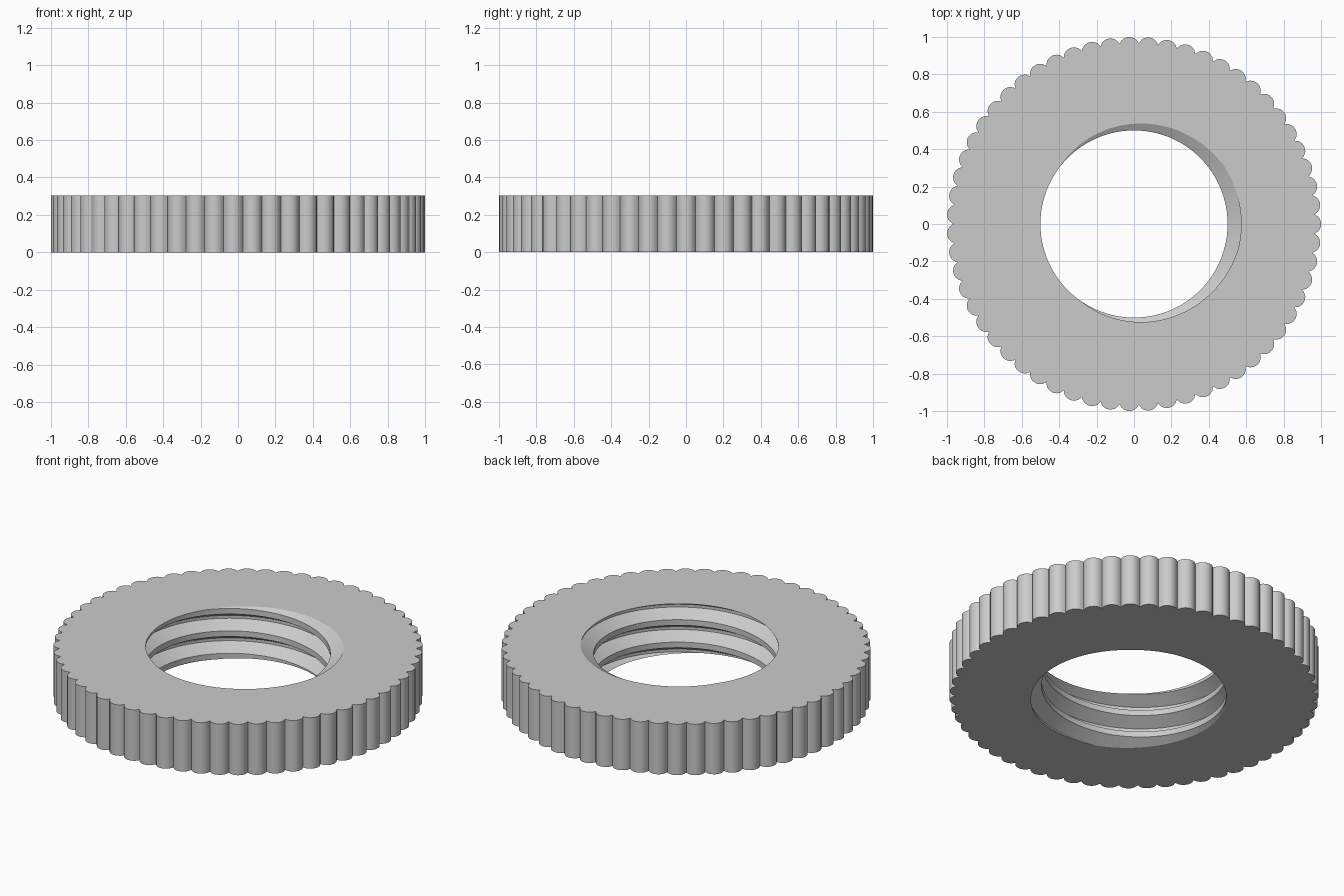
import bpy, bmesh
from math import pi, tau, sin, cos, sqrt, floor, radians

cube = bpy.data.objects.get("Cube")
if cube:
    bpy.data.objects.remove(cube)

HEIGHT = 0.304
BUMPS, SEGS = 59, 8               # rounded grips around the rim, facets on each
BUMP_R, RING_R = 0.055, 0.945     # grip radius and the circle of grip centres
MINOR, PITCH = 0.5, 0.134         # thread bore and pitch
DEPTH = 0.541 * PITCH
TOP_ANGLE = radians(10)           # where the groove runs out of the top face
COLUMNS = BUMPS * SEGS

# Groove outline in pitches from its centre: floor edges, then crest edges
BREAKS = (-0.375, -0.0625, 0.0625, 0.375)


def rim_radius(a):
    step = tau / BUMPS
    off = (a + step / 2) % step - step / 2
    return RING_R * cos(off) + sqrt(BUMP_R ** 2 - (RING_R * sin(off)) ** 2)


def groove_centre(a):
    return HEIGHT + PITCH * (a - TOP_ANGLE) / tau


def bore_radius(a, z):
    t = (z - groove_centre(a)) / PITCH
    t = abs(t - floor(t + 0.5))
    flank = (0.375 - t) / (0.375 - 0.0625)
    return MINOR + DEPTH * min(1, max(0, flank))


def section(a):
    """Closed (radius, height) outline of the ring at one angle."""
    pts = [(rim_radius(a), 0), (bore_radius(a, 0), 0)]
    for turn in range(-5, 3):
        for b in BREAKS:
            z = groove_centre(a) + PITCH * (turn + b)
            z = min(HEIGHT, max(0, z))
            pts.append((bore_radius(a, z), z))
    return pts + [(bore_radius(a, HEIGHT), HEIGHT), (rim_radius(a), HEIGHT)]


# Sweep the section round; the helix shifts by one whole pitch at the seam
bm = bmesh.new()
rows = []
for i in range(COLUMNS + 1):
    a = tau * (i + SEGS / 2) / COLUMNS
    rows.append([bm.verts.new((r * cos(a), r * sin(a), z)) for r, z in section(a)])
for p, q in zip(rows, rows[1:]):
    n = len(p)
    for j in range(n):
        k = (j + 1) % n
        bm.faces.new((p[j], q[j], q[k], p[k]))
bmesh.ops.remove_doubles(bm, verts=bm.verts, dist=1e-5)
bmesh.ops.recalc_face_normals(bm, faces=bm.faces)

mesh = bpy.data.meshes.new("threaded_ring_nut")
bm.to_mesh(mesh)
bm.free()
nut = bpy.data.objects.new("threaded_ring_nut", mesh)
bpy.context.collection.objects.link(nut)

# Plain grey
mat = bpy.data.materials.new("light_grey")
mat.use_nodes = True
grey = (0.6, 0.6, 0.6, 1)
mat.diffuse_color = grey
mat.node_tree.nodes["Principled BSDF"].inputs["Base Color"].default_value = grey
mesh.materials.append(mat)

bpy.context.view_layer.objects.active = nut
nut.select_set(True)
bpy.ops.object.shade_smooth_by_angle(angle=radians(30))
